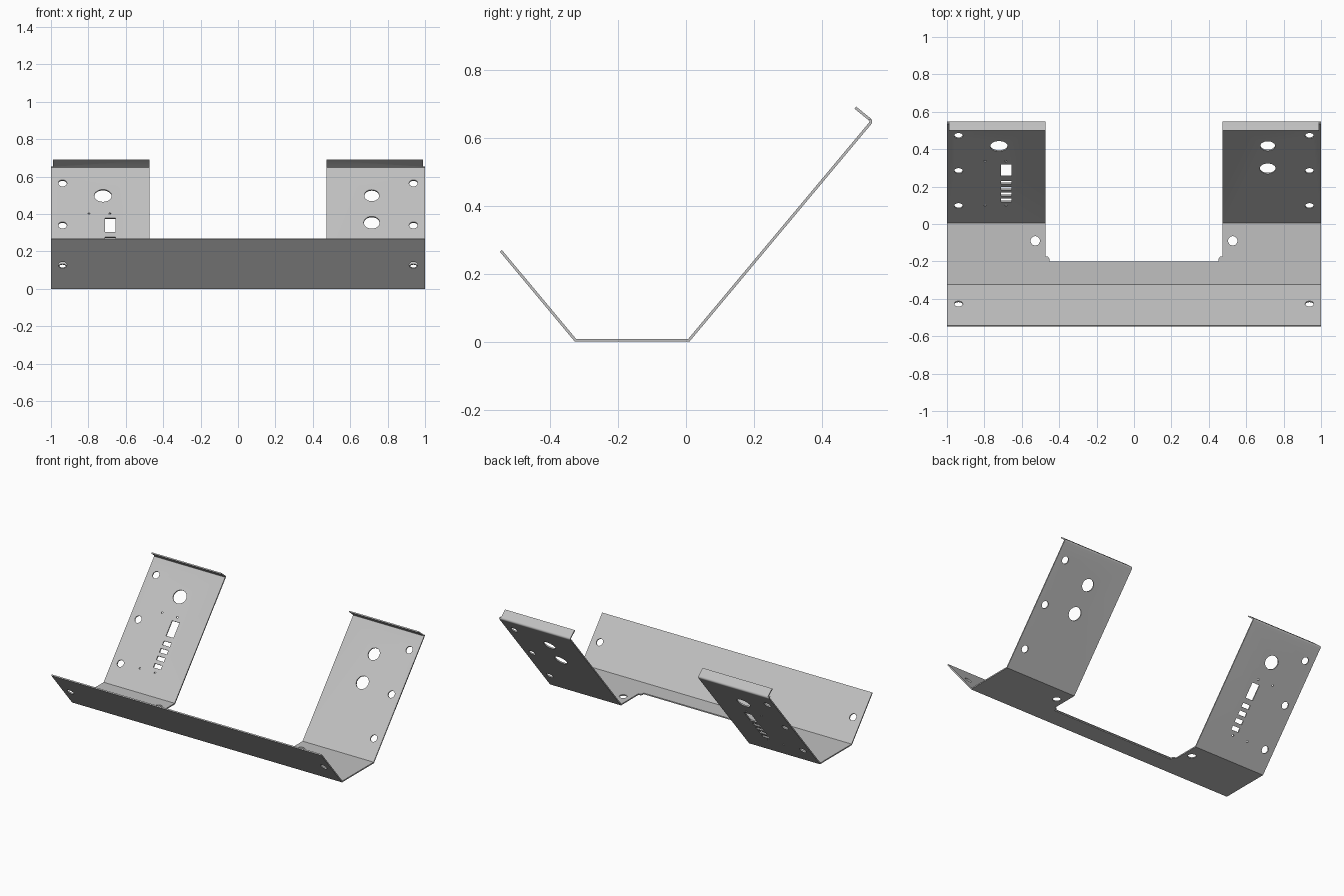
import bpy, bmesh, math
from mathutils import Vector, Matrix

if "Cube" in bpy.data.objects:
    bpy.data.objects.remove(bpy.data.objects["Cube"])

THICK = 0.008
TILT = math.radians(50.1)          # fold angle of the lip and the arms
SLOPE = math.tan(TILT)
LIP_BEND, ARM_BEND = -0.327, 0.01  # where the base folds up

steel = bpy.data.materials.new("Grey Steel")
steel.use_nodes = True
grey = (0.53, 0.53, 0.53, 1)
steel.diffuse_color = grey
steel.node_tree.nodes["Principled BSDF"].inputs["Base Color"].default_value = grey


def prism(bm, points, offset):
    """Closed solid: a polygon swept along an offset."""
    face = bm.faces.new([bm.verts.new(p) for p in points])
    swept = bmesh.ops.extrude_face_region(bm, geom=[face], use_keep_orig=True)
    moved = [v for v in swept["geom"] if isinstance(v, bmesh.types.BMVert)]
    bmesh.ops.translate(bm, verts=moved, vec=offset)


def make_object(name, bm):
    bmesh.ops.recalc_face_normals(bm, faces=bm.faces)
    mesh = bpy.data.meshes.new(name)
    bm.to_mesh(mesh)
    bm.free()
    mesh.materials.append(steel)
    obj = bpy.data.objects.new(name, mesh)
    bpy.context.collection.objects.link(obj)
    return obj


def thicken(path):
    """Outline of a folded sheet from its outer line, mitred at each fold."""
    path = [Vector(p) for p in path]
    normals = [Vector((a.y - b.y, b.x - a.x)).normalized() for a, b in zip(path, path[1:])]
    inner = []
    for i, p in enumerate(path):
        n0, n1 = normals[max(i - 1, 0)], normals[min(i, len(normals) - 1)]
        inner.append(p + (n0 + n1) * THICK / (1 + n0.dot(n1)))
    return path + inner[::-1]


# Folded sheet: front lip, base, arm and rounded top flange
radius, cy, cz = 0.012, 0.536, 0.648
path = [(-0.548, 0.265), (LIP_BEND, 0), (ARM_BEND, 0)]
for k in range(7):
    a = TILT - math.pi / 2 + k * math.pi / 12
    path.append((cy + radius * math.cos(a), cz + radius * math.sin(a)))
path.append((0.501, 0.692))
bm = bmesh.new()
prism(bm, [(-1, p.x, p.y) for p in thicken(path)], (2, 0, 0))
bracket = make_object("folded_bracket", bm)

# Cutter: centre opening with stepped corners, and flange end trims
cut = bmesh.new()
opening = [(0.453, -0.2), (0.453, -0.185), (0.46, -0.175), (0.474, -0.175), (0.474, 0.8)]
outline = opening + [(-x, y) for x, y in reversed(opening)]
prism(cut, [(x, y, -0.1) for x, y in outline], (0, 0, 1))
for s in (-1, 1):
    trim = [(0.989, 0.4), (1.1, 0.4), (1.1, 0.7), (0.989, 0.7)]
    prism(cut, [(s * x, y, 0.654) for x, y in trim], (0, 0, 0.2))


def punch(x, y, shape):
    """Push a flat shape square through whichever panel lies at y."""
    if y > ARM_BEND:
        angle, z = TILT, (y - ARM_BEND) * SLOPE
    elif y < LIP_BEND:
        angle, z = -TILT, (LIP_BEND - y) * SLOPE
    else:
        angle, z = 0, 0
    turn = Matrix.Rotation(angle, 3, 'X')
    centre = Vector((x, y, z + 0.006))
    prism(cut, [centre + turn @ Vector((u, v, -0.03)) for u, v in shape],
          turn @ Vector((0, 0, 0.06)))


def ring(rx, ry=None, sides=24):
    ry = ry or rx
    turns = [2 * math.pi * i / sides for i in range(sides)]
    return [(rx * math.cos(t), ry * math.sin(t)) for t in turns]


def slot(w, h):
    return [(-w / 2, -h / 2), (w / 2, -h / 2), (w / 2, h / 2), (-w / 2, h / 2)]


# Mounting holes on both sides
for s in (-1, 1):
    punch(s * 0.528, -0.09, ring(0.025))
    for y in (-0.43, 0.1, 0.287, 0.475):
        punch(s * 0.938, y, ring(0.023))

# Right arm: large socket hole, window, four slots and pin holes
punch(-0.722, 0.419, ring(0.047, 0.043))
punch(-0.683, 0.288, slot(0.055, 0.1))
for i in range(4):
    punch(-0.683, 0.226 - 0.032 * i, slot(0.055, 0.026))
for x in (-0.797, -0.685):
    for y in (0.103, 0.339):
        punch(x, y, ring(0.006, sides=12))

# Left arm: two socket holes
punch(0.715, 0.42, ring(0.04))
punch(0.715, 0.299, ring(0.043))

# Apply the cuts and discard the cutter
cutter = make_object("hole_cutter", cut)
cutter.hide_render = True
mod = bracket.modifiers.new("cutouts", 'BOOLEAN')
mod.operation, mod.solver, mod.object = 'DIFFERENCE', 'EXACT', cutter
bpy.context.view_layer.objects.active = bracket
bracket.select_set(True)
bpy.ops.object.modifier_apply(modifier=mod.name)
bpy.data.objects.remove(cutter)
bpy.ops.object.shade_smooth_by_angle(angle=math.radians(20))
